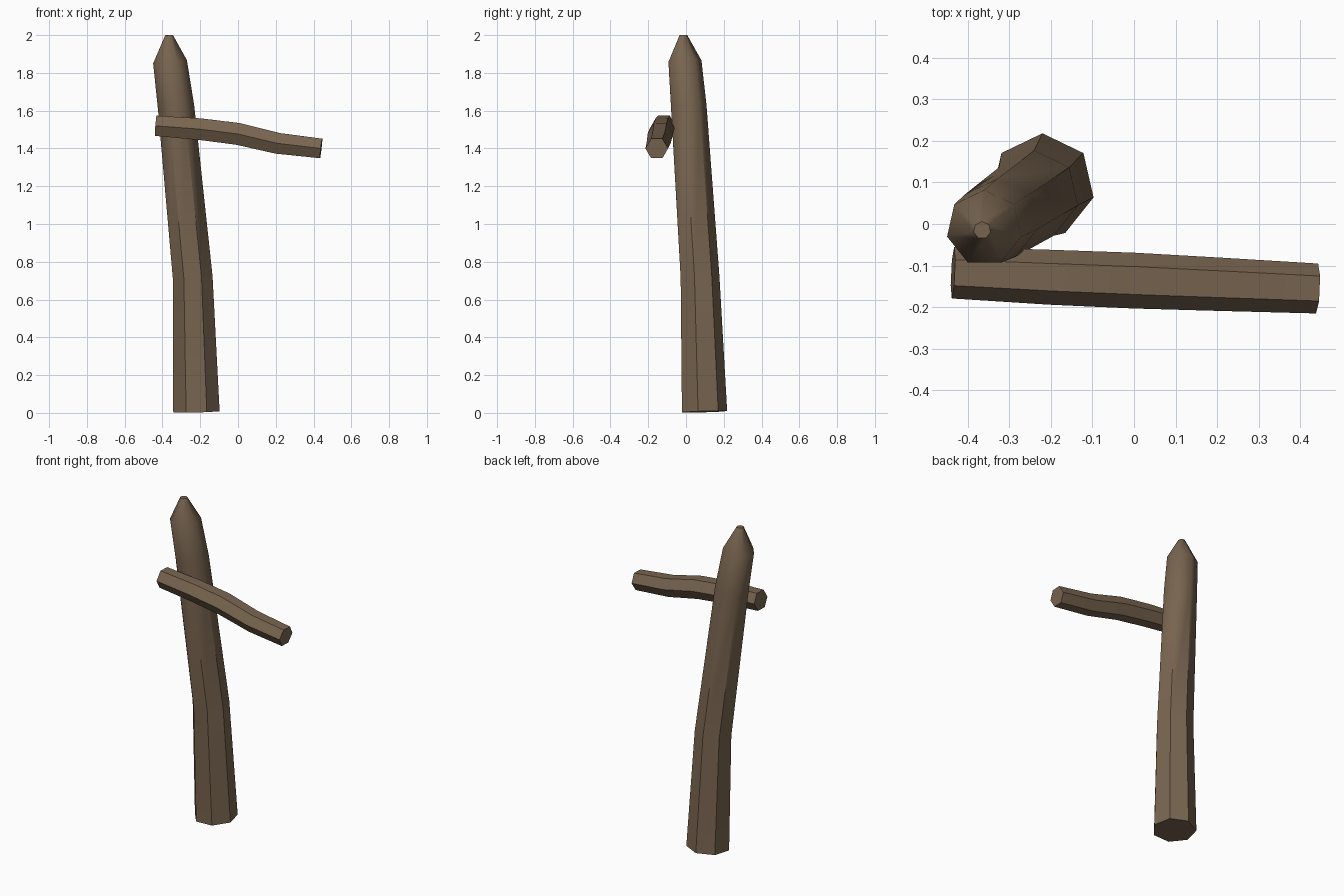
import bpy, bmesh, math
from mathutils import Vector

if "Cube" in bpy.data.objects:
    bpy.data.objects.remove(bpy.data.objects["Cube"])

wood = bpy.data.materials.new("weathered_wood")
wood.diffuse_color = (0.19, 0.13, 0.08, 1)
wood.use_nodes = True
wood.node_tree.nodes["Principled BSDF"].inputs["Base Color"].default_value = wood.diffuse_color


def log(name, path, sides, axis, start, smooth_from=99):
    """Loft polygon rings along path points (x, y, z, radius), square to the path.
    Lengthwise edges stay sharp up to ring smooth_from."""
    pts = [Vector(p[:3]) for p in path]
    bm = bmesh.new()
    rings = []
    for i, c in enumerate(pts):
        tangent = pts[min(i + 1, len(pts) - 1)] - pts[max(i - 1, 0)]
        turn = Vector(axis).rotation_difference(tangent)
        ring = []
        for k in range(sides):
            a = start + math.tau * k / sides
            u, v = path[i][3] * math.cos(a), path[i][3] * math.sin(a)
            offset = Vector((u, v, 0)) if axis[2] else Vector((0, u, v))
            ring.append(bm.verts.new(c + turn @ offset))
        rings.append(ring)
    for r0, r1 in zip(rings, rings[1:]):
        for k in range(sides):
            n = (k + 1) % sides
            bm.faces.new((r0[k], r0[n], r1[n], r1[k])).smooth = True
    # end caps and sharp edges
    for ring in (rings[0][::-1], rings[-1]):
        for e in bm.faces.new(ring).edges:
            e.smooth = False
    for i in range(min(smooth_from, len(rings) - 1)):
        for a, b in zip(rings[i], rings[i + 1]):
            bm.edges.get((a, b)).smooth = False
    bmesh.ops.recalc_face_normals(bm, faces=bm.faces)
    mesh = bpy.data.meshes.new(name)
    bm.to_mesh(mesh)
    bm.free()
    mesh.materials.append(wood)
    obj = bpy.data.objects.new(name, mesh)
    bpy.context.collection.objects.link(obj)
    return obj


# Leaning seven-sided post with a softly shaded pointed tip
log("post", [(-0.22, 0.092, 0.006, 0.126),
             (-0.24, 0.069, 0.72, 0.108),
             (-0.328, 0.01, 1.62, 0.099),
             (-0.36, -0.01, 1.86, 0.092),
             (-0.365, -0.015, 2.0, 0.021)],
    7, (0, 0, 1), math.pi / 2, smooth_from=2)

# Bent six-sided rail fixed to the front of the post
log("rail", [(-0.435, -0.117, 1.52, 0.062),
             (-0.2, -0.128, 1.502, 0.066),
             (0.0, -0.136, 1.477, 0.067),
             (0.21, -0.145, 1.427, 0.064),
             (0.44, -0.155, 1.40, 0.060)],
    6, (1, 0, 0), 0)
